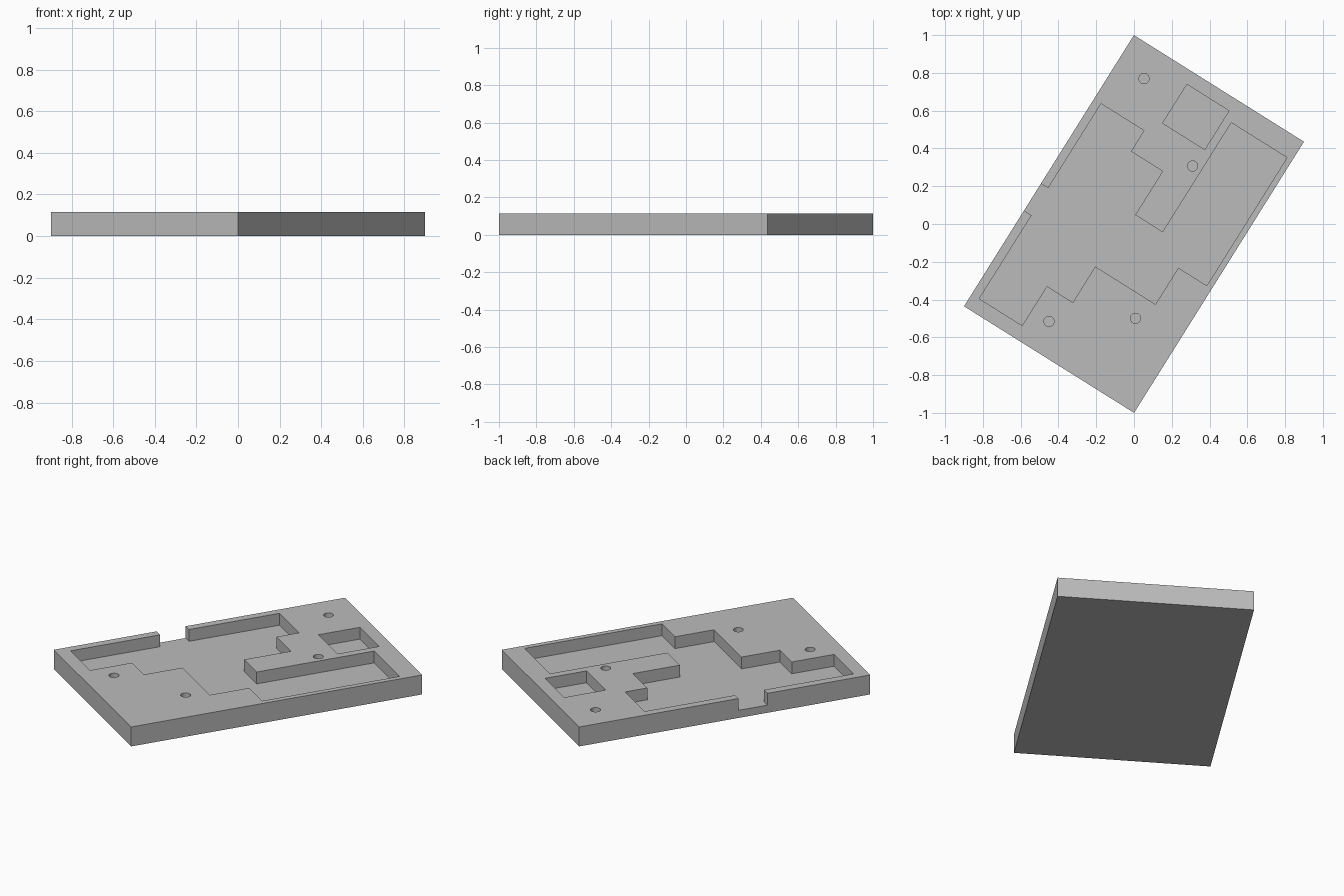
import bpy, bmesh, math
from mathutils import Vector

if "Cube" in bpy.data.objects:
    bpy.data.objects.remove(bpy.data.objects["Cube"])

# Plate axes: u runs along the long side, v along the short side
U = Vector((0.531, 0.8473, 0))
V = Vector((0.8473, -0.531, 0))
HALF_U, HALF_V = 0.847, 0.5313
HEIGHT, FLOOR = 0.115, 0.045

grey = bpy.data.materials.new("grey")
grey.diffuse_color = (0.5, 0.5, 0.5, 1)
grey.use_nodes = True
grey.node_tree.nodes["Principled BSDF"].inputs["Base Color"].default_value = grey.diffuse_color


def add_prism(bm, outline, z0, z1):
    """Extrude a (u, v) outline between two heights."""
    verts = [bm.verts.new(U * u + V * v + Vector((0, 0, z0))) for u, v in outline]
    face = bm.faces.new(verts)
    ext = bmesh.ops.extrude_face_region(bm, geom=[face])
    moved = [g for g in ext["geom"] if isinstance(g, bmesh.types.BMVert)]
    bmesh.ops.translate(bm, verts=moved, vec=(0, 0, z1 - z0))


def rect(u0, u1, v0, v1):
    return [(u0, v0), (u1, v0), (u1, v1), (u0, v1)]


def circle(u, v, r, n=24):
    return [(u + r * math.cos(2 * math.pi * i / n),
             v + r * math.sin(2 * math.pi * i / n)) for i in range(n)]


def make_object(name, outlines, z0, z1):
    bm = bmesh.new()
    for outline in outlines:
        add_prism(bm, outline, z0, z1)
    bmesh.ops.recalc_face_normals(bm, faces=bm.faces[:])
    mesh = bpy.data.meshes.new(name)
    bm.to_mesh(mesh)
    bm.free()
    mesh.materials.append(grey)
    obj = bpy.data.objects.new(name, mesh)
    bpy.context.collection.objects.link(obj)
    return obj


# Solid tray block
tray = make_object("tray", [rect(-HALF_U, HALF_U, -HALF_V, HALF_V)], 0, HEIGHT)

# Large stepped pocket with a notch through the long side wall
pocket = [(0.447, -0.486), (0.447, -0.218), (0.317, -0.218), (0.317, -0.02),
          (0.044, -0.02), (0.044, 0.152), (0.728, 0.152), (0.728, 0.5),
          (-0.072, 0.5), (-0.072, 0.322), (-0.3, 0.322), (-0.3, -0.054),
          (-0.524, -0.054), (-0.524, -0.216), (-0.77, -0.216), (-0.77, -0.484),
          (-0.249, -0.484), (-0.249, -0.6), (-0.08, -0.6), (-0.08, -0.486)]

# Small rectangular pocket and four round holes
window = rect(0.533, 0.775, -0.155, 0.108)
hole_centres = [(0.053, 0.77), (0.31, 0.307), (-0.45, -0.516), (0.008, -0.50)]
holes = [circle(Vector((x, y, 0)).dot(U), Vector((x, y, 0)).dot(V), 0.027)
         for x, y in hole_centres]

cutter = make_object("pocket_cutter", [pocket, window] + holes, FLOOR, HEIGHT + 0.1)
cutter.hide_render = True

# Cut the pockets, then drop the helper
cut = tray.modifiers.new("pockets", "BOOLEAN")
cut.operation = "DIFFERENCE"
cut.solver = "EXACT"
cut.object = cutter
bpy.context.view_layer.objects.active = tray
tray.select_set(True)
cutter.select_set(False)
bpy.ops.object.modifier_apply(modifier=cut.name)
bpy.data.objects.remove(cutter)
bpy.ops.object.shade_smooth_by_angle(angle=math.radians(30))
